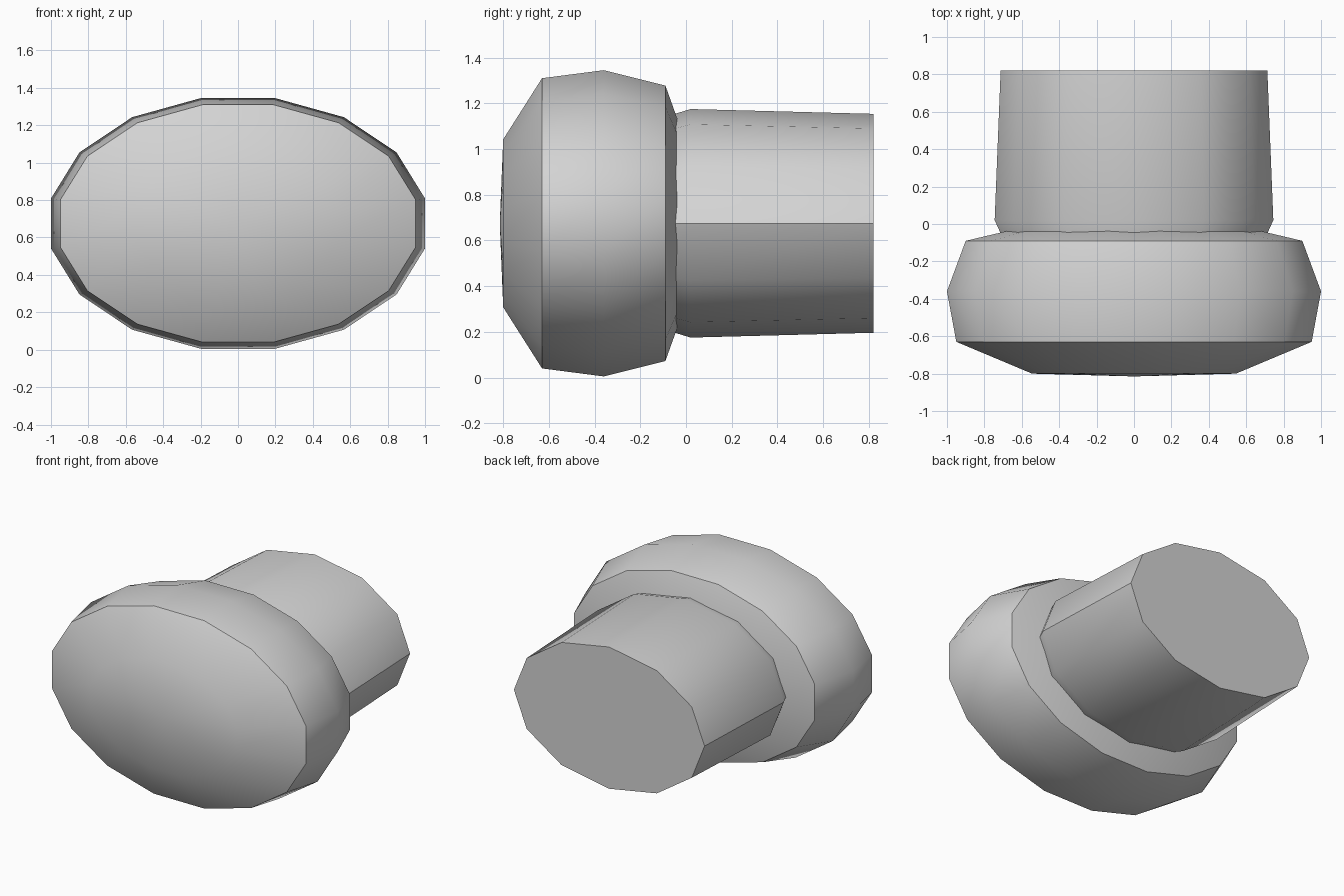
import bpy, bmesh, math

if "Cube" in bpy.data.objects:
    bpy.data.objects.remove(bpy.data.objects["Cube"])

ZC = 0.675  # height of the shared axis

grey = bpy.data.materials.new("light_grey")
grey.diffuse_color = (0.65, 0.65, 0.65, 1)
grey.use_nodes = True
grey.node_tree.nodes["Principled BSDF"].inputs["Base Color"].default_value = grey.diffuse_color


def oval_loft(name, sides, offset, rings, front_tip=None, back_tip=None):
    """Skin oval rings (y, x_radius, z_radius) along y; ends are tips or flat caps."""
    bm = bmesh.new()
    loops = []
    for y, rx, rz in rings:
        angles = [2 * math.pi * (i + offset) / sides for i in range(sides)]
        loops.append([bm.verts.new((rx * math.cos(a), y, ZC + rz * math.sin(a))) for a in angles])
    for a, b in zip(loops, loops[1:]):
        for i in range(sides):
            j = (i + 1) % sides
            bm.faces.new((a[i], a[j], b[j], b[i]))
    for loop, tip in ((loops[0], front_tip), (loops[-1], back_tip)):
        if tip is None:
            bm.faces.new(loop)
        else:
            v = bm.verts.new((0, tip, ZC))
            for i in range(sides):
                bm.faces.new((loop[i], loop[(i + 1) % sides], v))
    bmesh.ops.recalc_face_normals(bm, faces=bm.faces)
    mesh = bpy.data.meshes.new(name)
    bm.to_mesh(mesh)
    bm.free()
    mesh.materials.append(grey)
    obj = bpy.data.objects.new(name, mesh)
    bpy.context.collection.objects.link(obj)
    bpy.ops.object.select_all(action='DESELECT')
    obj.select_set(True)
    bpy.context.view_layer.objects.active = obj
    bpy.ops.object.shade_smooth_by_angle(angle=math.radians(36))
    return obj


# Knob head: 16-sided oval with flat facets at the sides, top and bottom
k = 1 / math.cos(math.pi / 16)  # flat-to-corner correction
head = [(-0.80, 0.545, 0.3675), (-0.63, 0.95, 0.635), (-0.36, 1.0, 0.67),
        (-0.09, 0.90, 0.6025), (-0.005, 0.54, 0.365)]
oval_loft("knob_head", 16, 0.5, [(y, x * k, z * k) for y, x, z in head],
          front_tip=-0.815, back_tip=0.0)

# Shaft: 12-sided oval, slightly tapered, narrowing where it enters the head
oval_loft("shaft", 12, 0, [(-0.10, 0.69, 0.463), (0.02, 0.745, 0.50), (0.82, 0.713, 0.479)])
